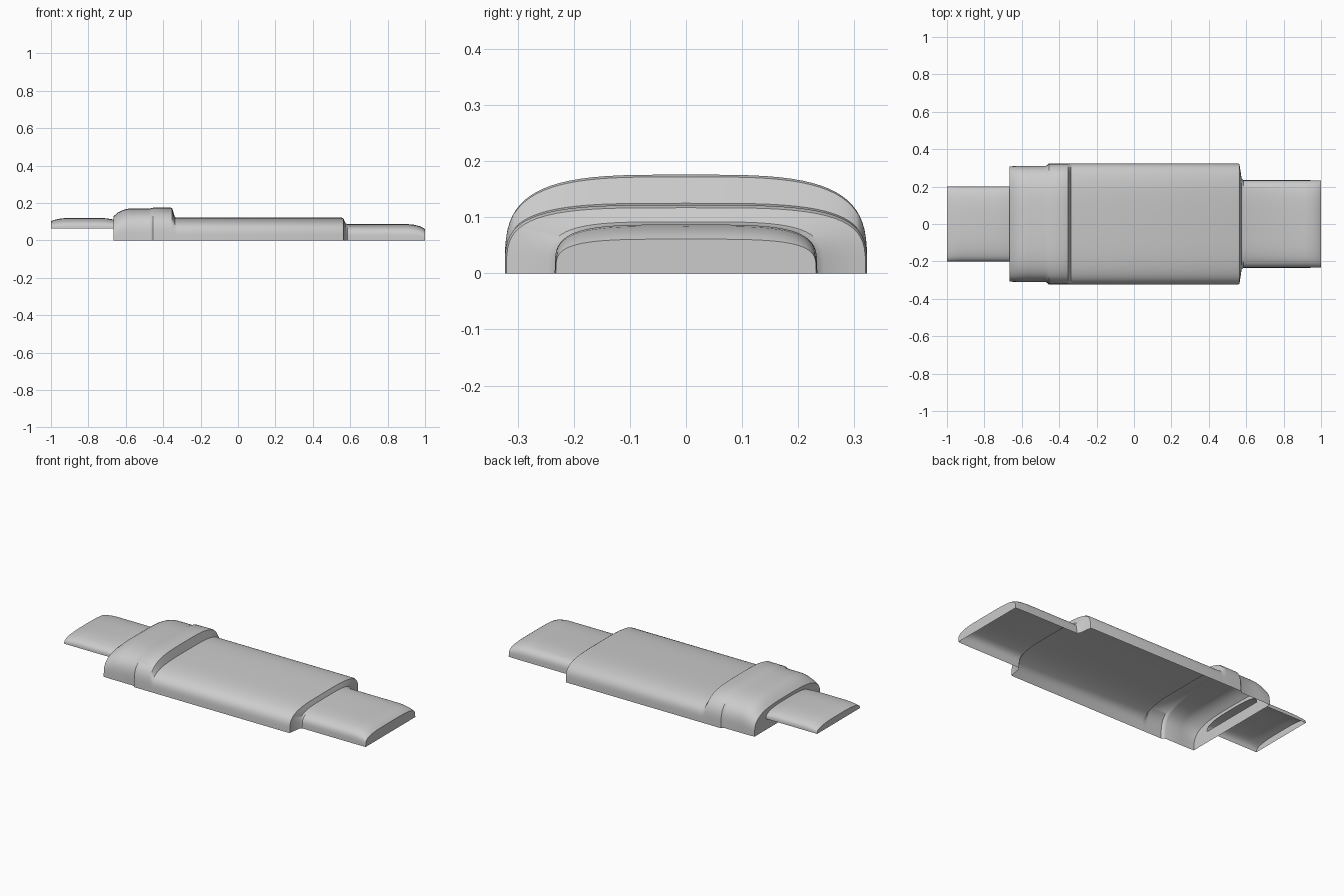
import bpy, bmesh, math

if "Cube" in bpy.data.objects:
    bpy.data.objects.remove(bpy.data.objects["Cube"])

SEG = 40

def arch(x, half, z0, z1, n):
    """Half superellipse cross-section, open along the bottom."""
    pts = []
    for i in range(SEG + 1):
        a = math.pi * i / SEG
        c, s = math.cos(a), math.sin(a)
        y = half * math.copysign(abs(c) ** (2 / n), c)
        pts.append((x, y, z0 + (z1 - z0) * max(s, 0) ** (2 / n) if 0 < i < SEG else z0))
    return pts

def shell(name, sections, caps=(False, False), socket=None):
    """Loft arches along x; optionally cap ends or leave a slot in the first end."""
    bm = bmesh.new()
    rows = [[bm.verts.new(p) for p in arch(*s)] for s in sections]
    for a, b in zip(rows, rows[1:]):
        for i in range(SEG):
            bm.faces.new((a[i], a[i + 1], b[i + 1], b[i]))
    if caps[0]:
        bm.faces.new(rows[0][::-1])
    if caps[1]:
        bm.faces.new(rows[-1])
    if socket:
        slot = [bm.verts.new(p) for p in arch(*socket)]
        out = rows[0]
        for i in range(SEG):
            bm.faces.new((out[i + 1], out[i], slot[i], slot[i + 1]))
        bm.faces.new((out[0], out[-1], slot[-1], slot[0]))
    bmesh.ops.recalc_face_normals(bm, faces=bm.faces)
    # Keep the visible outer side facing up
    if sum(f.normal.z * f.calc_area() for f in bm.faces) < 0:
        bmesh.ops.reverse_faces(bm, faces=bm.faces)
    me = bpy.data.meshes.new(name)
    bm.to_mesh(me)
    bm.free()
    ob = bpy.data.objects.new(name, me)
    bpy.context.collection.objects.link(ob)
    bpy.ops.object.select_all(action='DESELECT')
    ob.select_set(True)
    bpy.context.view_layer.objects.active = ob
    bpy.ops.object.shade_smooth_by_angle(angle=math.radians(35))
    return ob

# Main housing: raised collar, long body, stepped-down front tongue with closed tip
shell("housing", [
    (-0.665, 0.308, 0, 0.130, 3.4),
    (-0.645, 0.309, 0, 0.147, 3.5),
    (-0.62, 0.310, 0, 0.161, 3.5),
    (-0.595, 0.310, 0, 0.169, 3.6),
    (-0.57, 0.310, 0, 0.171, 3.6),
    (-0.475, 0.310, 0, 0.171, 3.6),
    (-0.465, 0.313, 0, 0.172, 3.6),
    (-0.455, 0.323, 0, 0.175, 3.6),
    (-0.36, 0.323, 0, 0.176, 3.6),
    (-0.352, 0.323, 0, 0.172, 3.6),
    (-0.337, 0.323, 0, 0.125, 3.8),
    (-0.325, 0.323, 0, 0.122, 3.8),
    (0.555, 0.323, 0, 0.122, 3.8),
    (0.564, 0.320, 0, 0.117, 3.8),
    (0.575, 0.245, 0, 0.092, 4),
    (0.585, 0.234, 0, 0.087, 4),
    (0.91, 0.234, 0, 0.087, 4),
    (0.94, 0.234, 0, 0.084, 4),
    (0.97, 0.233, 0, 0.077, 4),
    (0.99, 0.233, 0, 0.068, 4),
    (1.0, 0.232, 0, 0.061, 4),
], caps=(False, True), socket=(-0.665, 0.2, 0.065, 0.112, 3))

# Rear tongue fitted into the slot, open underneath
shell("rear_tongue", [
    (-1.0, 0.2, 0.065, 0.104, 3),
    (-0.975, 0.2, 0.065, 0.112, 3),
    (-0.95, 0.2, 0.065, 0.117, 3),
    (-0.92, 0.2, 0.065, 0.120, 3),
    (-0.73, 0.2, 0.065, 0.120, 3),
    (-0.70, 0.2, 0.065, 0.118, 3),
    (-0.665, 0.2, 0.065, 0.112, 3),
], caps=(True, False))
